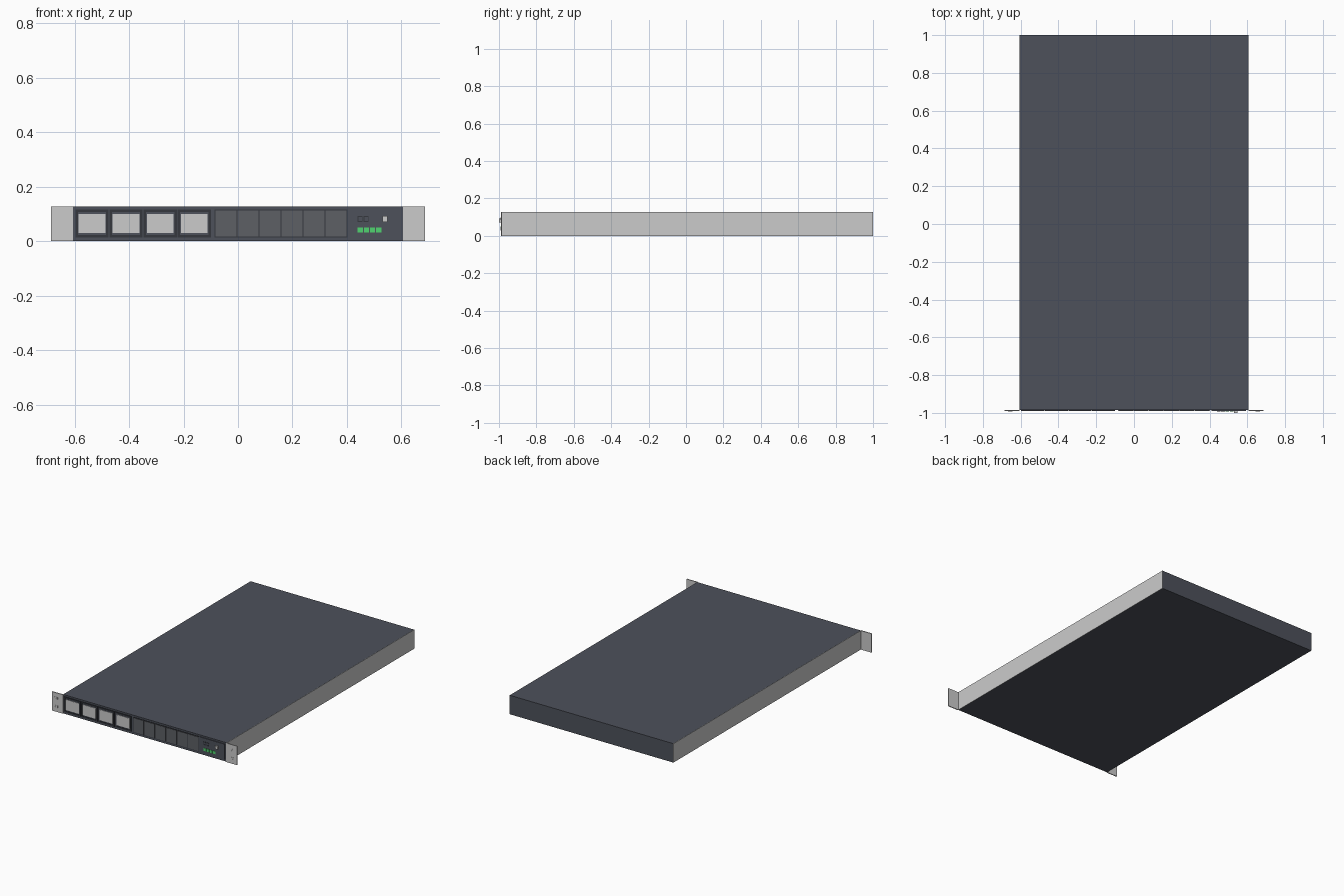
import bpy, bmesh
from mathutils import Matrix

if "Cube" in bpy.data.objects:
    bpy.data.objects.remove(bpy.data.objects["Cube"])


def material(name, rgb):
    m = bpy.data.materials.new(name)
    m.diffuse_color = (*rgb, 1)
    m.use_nodes = True
    m.node_tree.nodes["Principled BSDF"].inputs["Base Color"].default_value = m.diffuse_color
    return m


SLATE = material("slate", (0.075, 0.083, 0.105))
DARK = material("dark", (0.035, 0.038, 0.047))
SLOT = material("slot", (0.11, 0.115, 0.13))
GREEN = material("green", (0.08, 0.65, 0.16))


def finish(name, bm, mat):
    bmesh.ops.recalc_face_normals(bm, faces=bm.faces)
    me = bpy.data.meshes.new(name)
    bm.to_mesh(me)
    bm.free()
    ob = bpy.data.objects.new(name, me)
    bpy.context.collection.objects.link(ob)
    if mat:
        me.materials.append(mat)
    return ob


def box(name, x, y, z, mat=None):
    """Box from (min, max) pairs."""
    bm = bmesh.new()
    size = [b - a for a, b in (x, y, z)]
    mid = [(a + b) / 2 for a, b in (x, y, z)]
    bmesh.ops.create_cube(bm, size=1, matrix=Matrix.Translation(mid) @ Matrix.Diagonal((*size, 1)))
    return finish(name, bm, mat)


def frame(name, x, y, z, t, mat):
    """Rectangular ring of border t, facing the front."""
    bm = bmesh.new()
    rings = []
    for yy in y:
        for i in (0, t):
            rings.append([bm.verts.new((px, yy, pz)) for px, pz in (
                (x[0] + i, z[0] + i), (x[1] - i, z[0] + i),
                (x[1] - i, z[1] - i), (x[0] + i, z[1] - i))])
    for a, b in ((0, 1), (1, 3), (3, 2), (2, 0)):
        for k in range(4):
            n = (k + 1) % 4
            bm.faces.new((rings[a][k], rings[a][n], rings[b][n], rings[b][k]))
    return finish(name, bm, mat)


H = 0.127
W = 0.607
FRONT = -0.985

# Main case with bare metal side panels
box("chassis", (-W + 0.002, W - 0.002), (FRONT, 1), (0, H), SLATE)
for s, side in ((-1, "left"), (1, "right")):
    box(side + "_side_panel", sorted((s * W, s * (W - 0.002))), (FRONT, 1), (0, H))
    # Rack ear with two fixing studs
    box(side + "_rack_ear", sorted((s * (W - 0.002), s * 0.686)), (-0.99, -0.984), (0, H))
    for i, z in enumerate((0.036, 0.091)):
        frame(f"{side}_ear_slot_{i}", (s * 0.655 - 0.012, s * 0.655 + 0.012),
              (-0.9915, -0.99), (z - 0.007, z + 0.007), 0.003, None)

# Four large drive bays
for i in range(4):
    cx = -0.536 + i * 0.1252
    frame(f"drive_bay_frame_{i}", (cx - 0.061, cx + 0.061), (-0.99, FRONT), (0.014, 0.116), 0.009, DARK)
    box(f"drive_bay_tray_{i}", (cx - 0.052, cx + 0.052), (-0.987, FRONT), (0.023, 0.107), SLATE)
    box(f"drive_bay_door_{i}", (cx - 0.049, cx + 0.049), (-0.9895, -0.987), (0.03, 0.1))

# Six narrow slots in a shared dark backing
box("slot_backing", (-0.086, 0.402), (-0.987, FRONT), (0.013, 0.116), DARK)
for i in range(6):
    x = -0.083 + i * 0.081
    box(f"slot_cover_{i}", (x, x + 0.077), (-0.99, -0.987), (0.018, 0.112), SLOT)

# Control panel with ports, lights and power button
box("control_panel", (0.411, 0.594), (-0.99, FRONT), (0.013, 0.116), SLATE)
for i in range(2):
    x = 0.439 + i * 0.0225
    frame(f"port_{i}", (x, x + 0.018), (-0.992, -0.99), (0.071, 0.092), 0.0025, DARK)
for i in range(4):
    x = 0.439 + i * 0.0228
    box(f"status_light_{i}", (x, x + 0.019), (-0.992, -0.99), (0.031, 0.05), GREEN)
box("power_button", (0.53, 0.548), (-1, -0.99), (0.071, 0.092))
